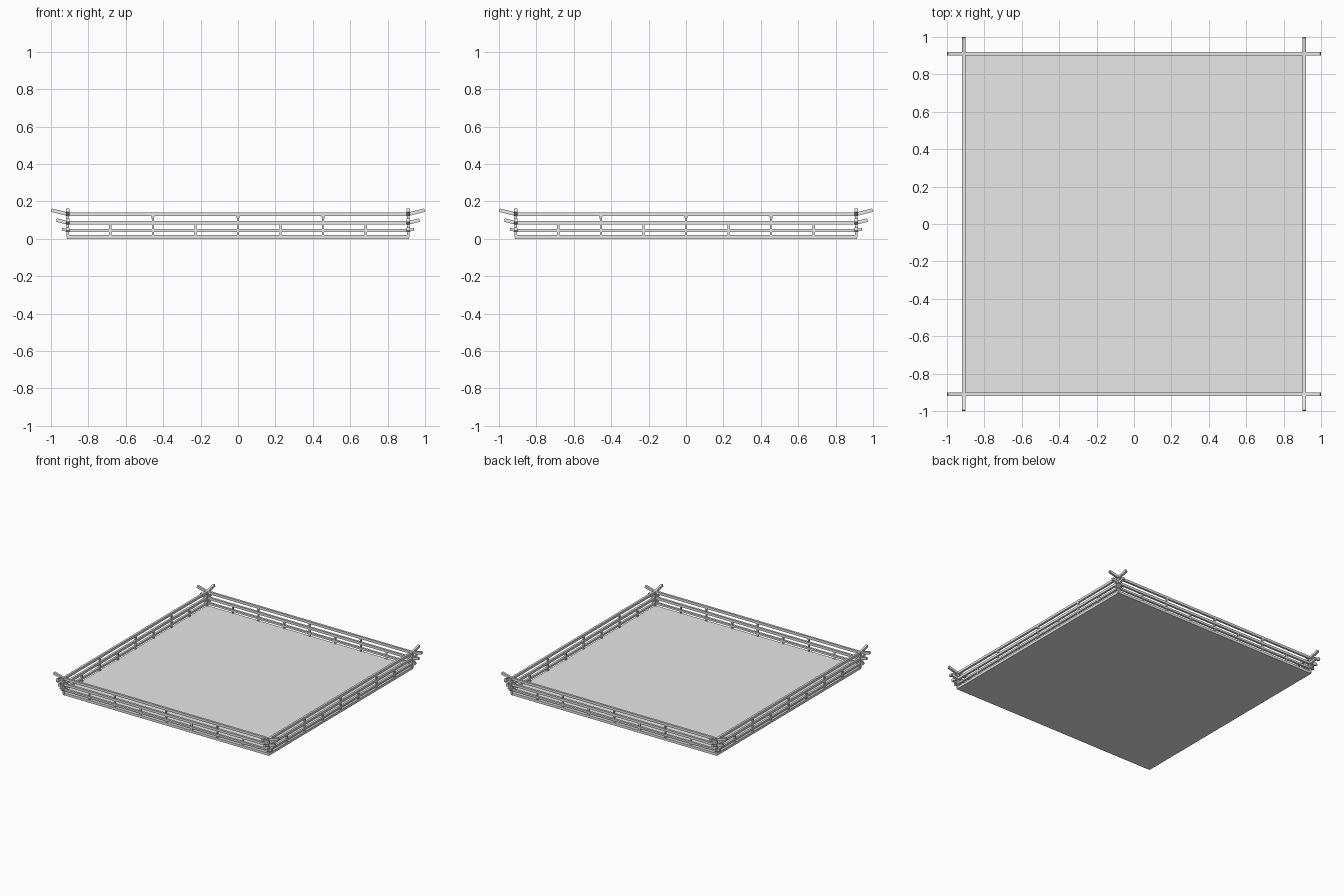
import bpy
import bmesh
from math import radians
from mathutils import Matrix, Vector

cube = bpy.data.objects.get("Cube")
if cube:
    bpy.data.objects.remove(cube, do_unlink=True)

grey = bpy.data.materials.new("plain grey")
grey.use_nodes = True
grey.diffuse_color = (0.8, 0.8, 0.8, 1)
grey.node_tree.nodes["Principled BSDF"].inputs["Base Color"].default_value = (0.8, 0.8, 0.8, 1)

EDGE = 0.91      # centre line of the railing
BASE_TOP = 0.02


def add_object(name, bm):
    bmesh.ops.recalc_face_normals(bm, faces=bm.faces)
    mesh = bpy.data.meshes.new(name)
    bm.to_mesh(mesh)
    bm.free()
    mesh.materials.append(grey)
    obj = bpy.data.objects.new(name, mesh)
    bpy.context.collection.objects.link(obj)


def box(bm, centre, size, turn=Matrix()):
    m = Matrix.Translation(centre) @ turn @ Matrix.Diagonal((*size, 1))
    bmesh.ops.create_cube(bm, size=1, matrix=m)


def rail(bm, z, thick, reach, tilt):
    """Straight bar along x with a raised tip at each end."""
    box(bm, (0, -EDGE, z), (2 * EDGE, 0.017, thick))
    for s in (-1, 1):
        turn = Matrix.Rotation(radians(-s * tilt), 4, "Y")
        middle = Vector((s * EDGE, -EDGE, z)) + turn @ Vector((s * reach / 2, 0, 0))
        box(bm, middle, (reach, 0.017, thick), turn)


def wedge(bm, x, low, high):
    """Small strut, wider at the top."""
    bmesh.ops.create_cone(bm, cap_ends=True, segments=4, radius1=0.005, radius2=0.012,
                          depth=high - low,
                          matrix=Matrix.Translation((x, -EDGE, (low + high) / 2))
                          @ Matrix.Rotation(radians(45), 4, "Z"))


# Floor slab
bm = bmesh.new()
box(bm, (0, 0, BASE_TOP / 2), (1.83, 1.83, BASE_TOP))
add_object("floor", bm)

# One railing on each side
for i, side in enumerate(("front", "left", "back", "right")):
    spin = Matrix.Rotation(radians(90 * i), 4, "Z")

    rails = bmesh.new()
    rail(rails, 0.044, 0.015, 0.032, 14)
    rail(rails, 0.085, 0.019, 0.062, 14)
    rail(rails, 0.131, 0.019, 0.09, 14)

    posts = bmesh.new()
    for k in range(-3, 4):
        box(posts, (k * 0.2275, -EDGE, 0.048), (0.012, 0.012, 0.06))
    for k in (-1, 0, 1):
        wedge(posts, k * 0.455, 0.092, 0.124)
    # Corner post
    box(posts, (EDGE, -EDGE, 0.07), (0.015, 0.015, 0.125))

    for name, bm in (("rails", rails), ("posts", posts)):
        bm.transform(spin)
        add_object(f"{side}_{name}", bm)
